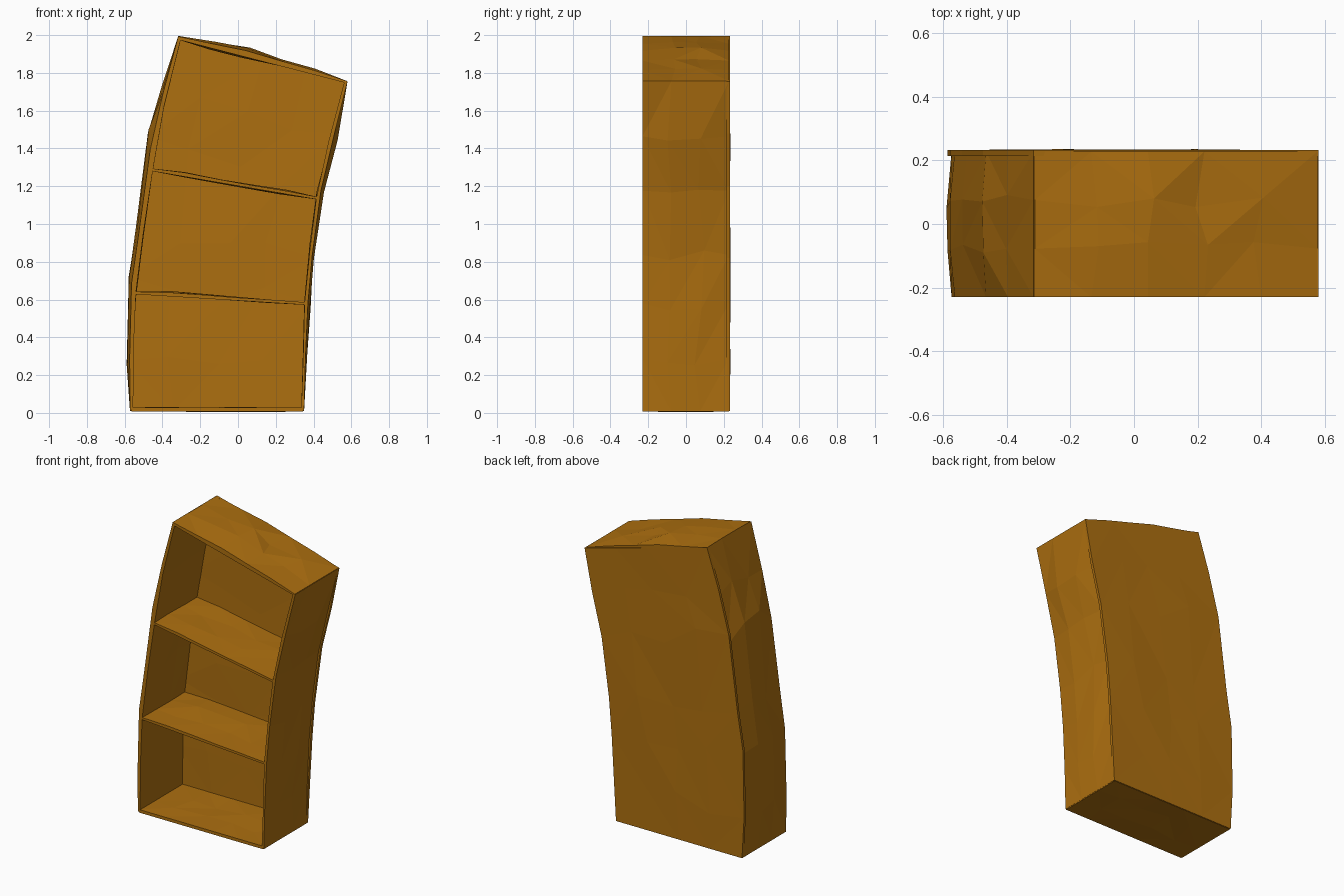
import bpy, bmesh, random
from mathutils import Vector

if "Cube" in bpy.data.objects:
    bpy.data.objects.remove(bpy.data.objects["Cube"])

random.seed(7)
wood = bpy.data.materials.new("wood")
wood.diffuse_color = (0.42, 0.16, 0.005, 1)
wood.use_nodes = True
wood.node_tree.nodes["Principled BSDF"].inputs["Base Color"].default_value = wood.diffuse_color

# Leaning profiles (x, z), bottom to top: inner and bulging outer face of each side
LEFT_IN = [(-.555, .02), (-.553, .33), (-.54, .64), (-.50, .96), (-.45, 1.29), (-.39, 1.63), (-.302, 1.98)]
LEFT_OUT = [(-.572, .01), (-.587, .28), (-.579, .72), (-.54, .96), (-.475, 1.46), (-.40, 1.74), (-.316, 1.995)]
RIGHT_IN = [(.335, .02), (.345, .30), (.352, .58), (.38, .86), (.415, 1.14), (.48, 1.44), (.562, 1.75)]
RIGHT_OUT = [(.35, .01), (.365, .28), (.382, .58), (.402, .82), (.455, 1.20), (.525, 1.48), (.58, 1.755)]
FRONT, BACK = -.23, .228


def at(path, t):
    """Point on a polyline, t from 0 to 1."""
    s = t * (len(path) - 1)
    i = min(int(s), len(path) - 2)
    return Vector(path[i]).lerp(Vector(path[i + 1]), s - i)


def board(name, nu, nv, inner, outer, wobble):
    """Closed faceted board between two grids of points, hand-hewn by small wobbles."""
    bm = bmesh.new()
    grids = []
    for fn in (inner, outer):
        g = []
        for i in range(nu + 1):
            row = []
            for j in range(nv + 1):
                p = Vector(fn(i / nu, j / nv))
                if 0 < i < nu and 0 < j < nv:
                    p += Vector([random.uniform(-w, w) for w in wobble])
                row.append(bm.verts.new(p))
            g.append(row)
        grids.append(g)
    for g in grids:
        for i in range(nu):
            for j in range(nv):
                a, b, c, d = g[i][j], g[i + 1][j], g[i + 1][j + 1], g[i][j + 1]
                tris = [(a, b, c), (a, c, d)] if random.random() < .5 else [(a, b, d), (b, c, d)]
                for t in tris:
                    bm.faces.new(t)
    rim = [(i, 0) for i in range(nu)] + [(nu, j) for j in range(nv)]
    rim += [(i, nv) for i in range(nu, 0, -1)] + [(0, j) for j in range(nv, 0, -1)]
    A, B = grids
    for (i, j), (k, l) in zip(rim, rim[1:] + rim[:1]):
        bm.faces.new((A[i][j], A[k][l], B[k][l], B[i][j]))
    bmesh.ops.recalc_face_normals(bm, faces=bm.faces)
    me = bpy.data.meshes.new(name)
    bm.to_mesh(me)
    bm.free()
    me.materials.append(wood)
    ob = bpy.data.objects.new(name, me)
    bpy.context.collection.objects.link(ob)


# Side walls, thickest halfway through the depth
def side(name, pin, pout):
    def inner(u, v):
        p = at(pin, u)
        return p.x, FRONT + (BACK - FRONT) * v, p.y

    def outer(u, v):
        p = at(pout, u)
        if v in (0, 1) and 0 < u < 1:
            p = p.lerp(at(pin, u), .4)
        return p.x, FRONT + (BACK - FRONT) * v, p.y
    board(name, 6, 3, inner, outer, (.003, .03, .04))


side("left_side", LEFT_IN, LEFT_OUT)
side("right_side", RIGHT_IN, RIGHT_OUT)


# Cross boards: bottom, shelves and top
def cross(name, l, r, thick, depth, bulge=(0, 0, 0, 0, 0, 0)):
    def face(h, b):
        def fn(u, v):
            p = Vector(l).lerp(Vector(r), u)
            hump = b * at([(k, k) for k in bulge], u).x * (0.65 if v in (0, 1) else 1)
            return p.x, FRONT + (depth - FRONT) * v, p.y + h + hump
        return fn
    board(name, 5, 3, face(0, 0), face(thick, 1), (.03, .03, .005))


cross("bottom_board", (-.565, .008), (.345, .008), .02, BACK)
cross("lower_shelf", (-.543, .628), (.354, .572), .014, .22, (0, .01, .008, .003, .003, 0))
cross("upper_shelf", (-.455, 1.28), (.418, 1.13), .014, .22, (0, .012, .005, .003, .005, 0))
cross("top_board", (-.312, 1.975), (.577, 1.745), .012, BACK, (.008, .02, .035, .025, .018, 0))


# Back panel filling the leaning outline
def back(y):
    def fn(u, v):
        p = at(LEFT_OUT, u).lerp(at(RIGHT_OUT, u), v)
        return p.x, y, p.y
    return fn


board("back_panel", 6, 4, back(.214), back(.232), (.03, .004, .05))
